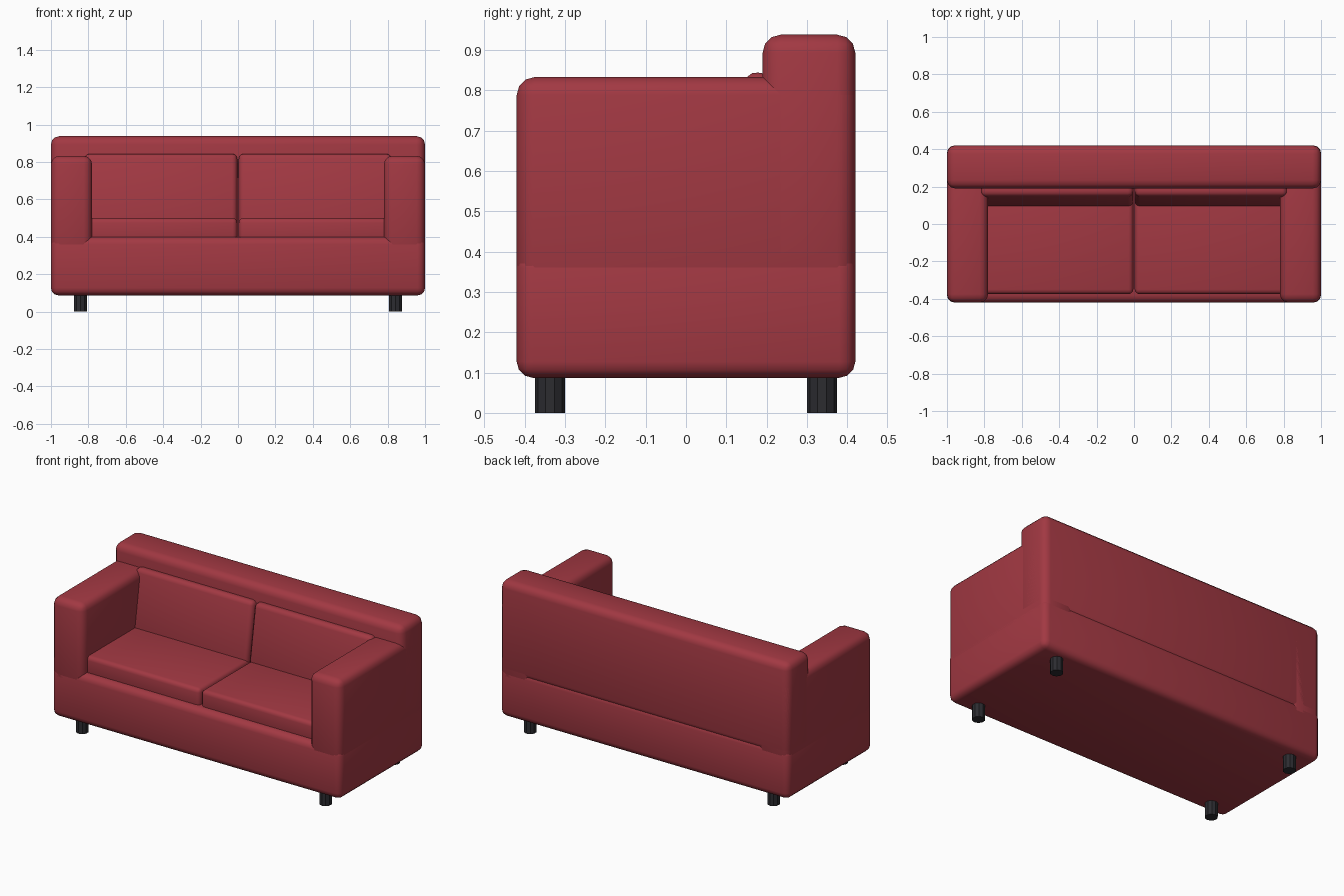
import bpy, math

if "Cube" in bpy.data.objects:
    bpy.data.objects.remove(bpy.data.objects["Cube"])

def material(name, color):
    m = bpy.data.materials.new(name)
    m.diffuse_color = color
    m.use_nodes = True
    m.node_tree.nodes["Principled BSDF"].inputs["Base Color"].default_value = m.diffuse_color
    return m

RED = material("red_fabric", (0.36, 0.04, 0.055, 1))
BLACK = material("black_leg", (0.025, 0.025, 0.03, 1))

def finish(ob, name, mat):
    ob.name = name
    ob.data.materials.append(mat)
    bpy.ops.object.shade_smooth_by_angle(angle=math.radians(35))

def soft_box(name, lo, hi, bevel, tilt=0.0):
    """Rounded box between two corners, optionally leaned back about x."""
    center = [(a + b) / 2 for a, b in zip(lo, hi)]
    bpy.ops.mesh.primitive_cube_add(size=1, location=center)
    ob = bpy.context.object
    ob.scale = [b - a for a, b in zip(lo, hi)]
    bpy.ops.object.transform_apply(location=False, rotation=False, scale=True)
    mod = ob.modifiers.new("rounding", 'BEVEL')
    mod.width = bevel
    mod.segments = 3
    bpy.ops.object.modifier_apply(modifier=mod.name)
    ob.rotation_euler.x = tilt
    finish(ob, name, RED)
    return ob

# Base and backrest; their rounded edges form the groove at the rear
soft_box("base", (-1, -0.42, 0.087), (1, 0.42, 0.40), 0.04)
soft_box("backrest", (-1, 0.19, 0.35), (1, 0.42, 0.938), 0.045)

for side, s in (("left", -1), ("right", 1)):
    def span(a, b):
        return sorted((s * a, s * b))
    # Arm
    x0, x1 = span(0.78, 1.0)
    soft_box(side + "_arm", (x0, -0.42, 0.30), (x1, 0.42, 0.833), 0.045)
    # Seat cushion
    x0, x1 = span(0.004, 0.81)
    soft_box(side + "_seat_cushion", (x0, -0.375, 0.36), (x1, 0.25, 0.50), 0.025)
    # Leaning back cushion
    x0, x1 = span(0.004, 0.82)
    soft_box(side + "_back_cushion", (x0, 0.118, 0.43), (x1, 0.258, 0.84), 0.028,
             math.radians(-9))
    # Legs
    for end, y in (("front", -0.337), ("back", 0.337)):
        bpy.ops.mesh.primitive_cylinder_add(vertices=10, radius=0.037, depth=0.12,
                                            location=(s * 0.842, y, 0.06))
        finish(bpy.context.object, f"{end}_{side}_leg", BLACK)
